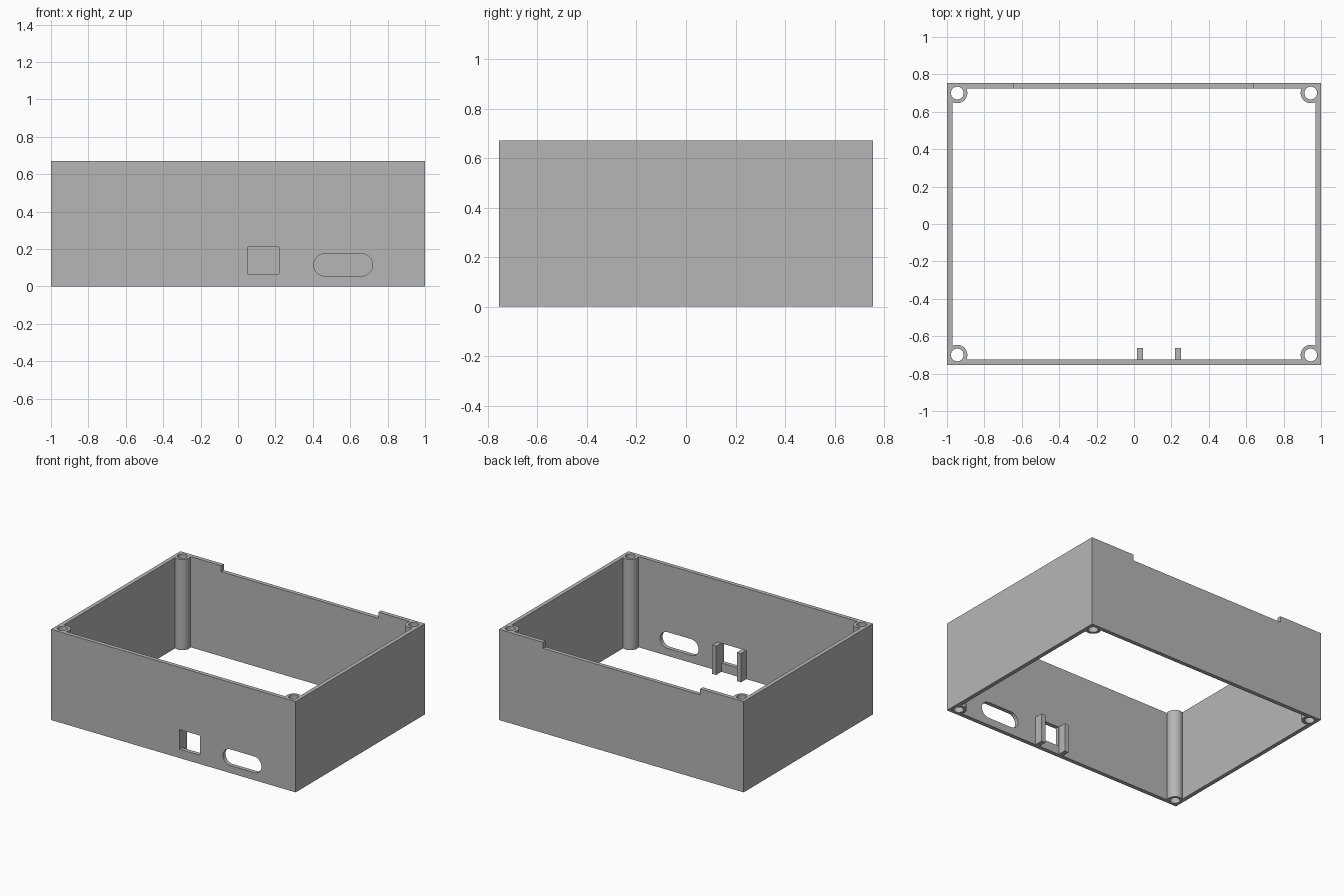
import bpy, bmesh, math
from mathutils import Matrix, Vector

if "Cube" in bpy.data.objects:
    bpy.data.objects.remove(bpy.data.objects["Cube"], do_unlink=True)

W, D, H = 1.0, 0.755, 0.67        # half width, half depth, height
WALL = 0.03
POST_X, POST_Y, POST_R, BORE_R = 0.945, 0.70, 0.054, 0.034

grey = bpy.data.materials.new("plain grey")
grey.use_nodes = True
colour = (0.47, 0.47, 0.47, 1)
grey.diffuse_color = colour
grey.node_tree.nodes["Principled BSDF"].inputs["Base Color"].default_value = colour


def finish(name, bm):
    mesh = bpy.data.meshes.new(name)
    bmesh.ops.recalc_face_normals(bm, faces=bm.faces)
    bm.to_mesh(mesh)
    bm.free()
    mesh.materials.append(grey)
    obj = bpy.data.objects.new(name, mesh)
    bpy.context.collection.objects.link(obj)
    return obj


def box(name, low, high):
    low, high = Vector(low), Vector(high)
    bm = bmesh.new()
    bmesh.ops.create_cube(bm, size=1, matrix=Matrix.Translation((low + high) / 2)
                          @ Matrix.Diagonal((*(high - low), 1)))
    return finish(name, bm)


def cylinder(name, x, y, radius, z0, z1):
    bm = bmesh.new()
    bmesh.ops.create_cone(bm, cap_ends=True, segments=48, radius1=radius, radius2=radius,
                          depth=z1 - z0, matrix=Matrix.Translation((x, y, (z0 + z1) / 2)))
    return finish(name, bm)


def slot(name, x0, x1, z, radius, y0, y1):
    """Prism with a rounded-end outline, running along y."""
    bm = bmesh.new()
    steps = 16
    verts = []
    for centre, start in ((x1 - radius, -math.pi / 2), (x0 + radius, math.pi / 2)):
        for i in range(steps + 1):
            a = start + math.pi * i / steps
            verts.append(bm.verts.new((centre + radius * math.cos(a), y0,
                                       z + radius * math.sin(a))))
    face = bm.faces.new(verts)
    moved = bmesh.ops.extrude_face_region(bm, geom=[face])["geom"]
    bmesh.ops.translate(bm, vec=(0, y1 - y0, 0),
                        verts=[v for v in moved if isinstance(v, bmesh.types.BMVert)])
    return finish(name, bm)


def cut(obj, cutters):
    for cutter in cutters:
        mod = obj.modifiers.new("cut", "BOOLEAN")
        mod.operation, mod.solver, mod.object = "DIFFERENCE", "EXACT", cutter
    graph = bpy.context.evaluated_depsgraph_get()
    mesh = bpy.data.meshes.new_from_object(obj.evaluated_get(graph))
    obj.modifiers.clear()
    obj.data = mesh
    for cutter in cutters:
        bpy.data.objects.remove(cutter, do_unlink=True)


corners = [(sx * POST_X, sy * POST_Y) for sx in (-1, 1) for sy in (-1, 1)]


def bore(x, y):
    return cylinder("bore_cutter", x, y, BORE_R, -0.1, H + 0.1)


# Open frame of four walls with ports, rear recess and screw bores
walls = box("enclosure_walls", (-W, -D, 0), (W, D, H))
cut(walls, [
    box("inside_cutter", (-W + WALL, -D + WALL, -0.1), (W - WALL, D - WALL, H + 0.1)),
    box("recess_cutter", (-0.645, D - 0.1, H - 0.045), (0.64, D + 0.1, H + 0.1)),
    box("square_port_cutter", (0.05, -D - 0.1, 0.065), (0.22, -D + 0.1, 0.21)),
    slot("oval_port_cutter", 0.405, 0.72, 0.115, 0.06, -D - 0.1, -D + 0.1),
] + [bore(x, y) for x, y in corners])

# Hollow screw posts in the corners
for i, (x, y) in enumerate(corners):
    post = cylinder(f"screw_post_{i + 1}", x, y, POST_R, 0, H)
    cut(post, [bore(x, y)])
    bpy.ops.object.select_all(action="DESELECT")
    post.select_set(True)
    bpy.context.view_layer.objects.active = post
    bpy.ops.object.shade_smooth_by_angle(angle=math.radians(30))

# Guide ribs on either side of the square port
for name, x in (("right_guide_rib", 0.015), ("left_guide_rib", 0.218)):
    box(name, (x, -D + WALL - 0.01, 0), (x + 0.033, -0.663, 0.212))
